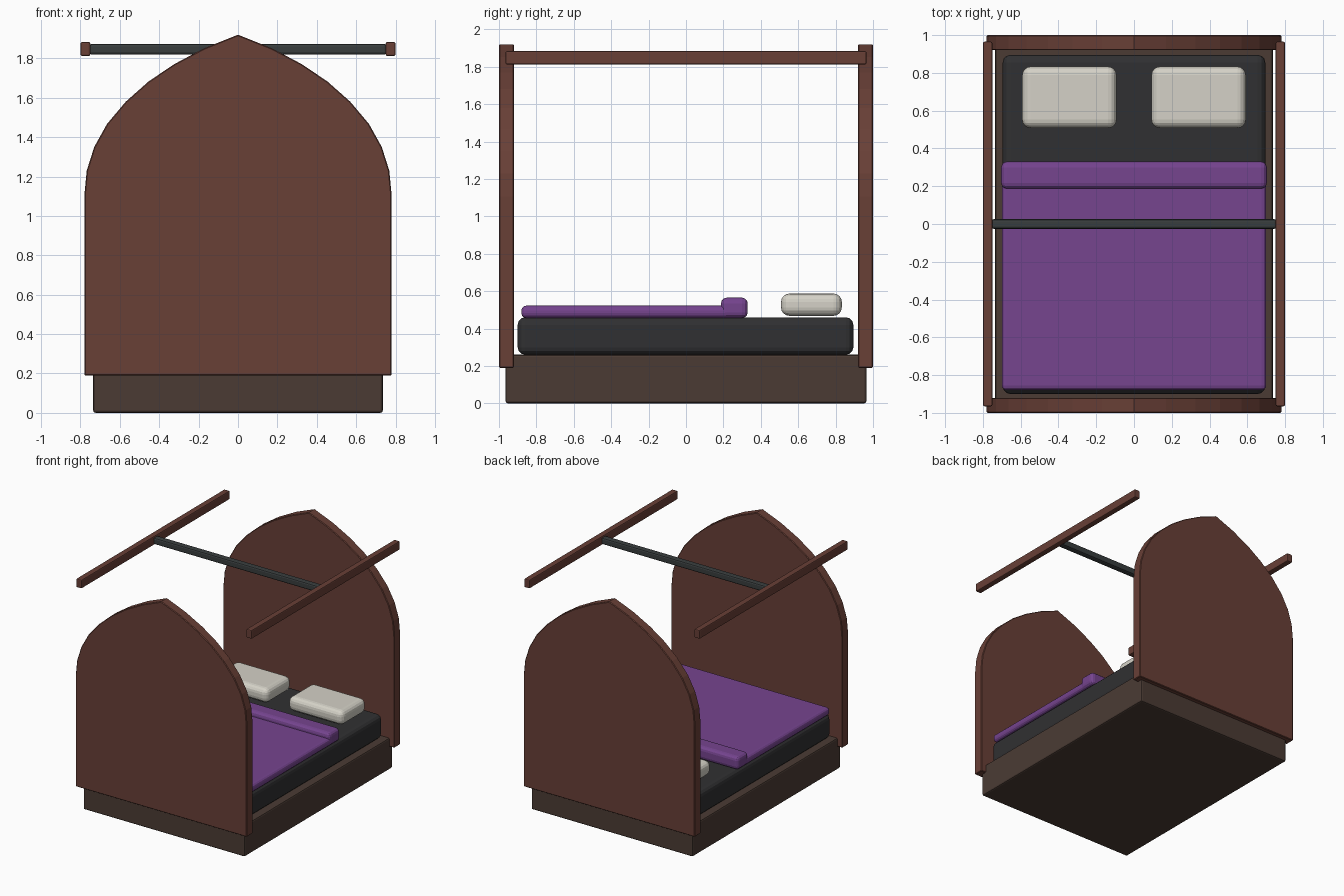
import bpy, bmesh

if "Cube" in bpy.data.objects:
    bpy.data.objects.remove(bpy.data.objects["Cube"])

def material(name, rgb):
    m = bpy.data.materials.new(name)
    m.diffuse_color = (*rgb, 1)
    m.use_nodes = True
    m.node_tree.nodes["Principled BSDF"].inputs["Base Color"].default_value = m.diffuse_color
    return m

WOOD = material("red_wood", (0.14, 0.05, 0.037))
DARK = material("dark_wood", (0.07, 0.044, 0.034))
CHAR = material("charcoal", (0.03, 0.03, 0.032))
PURPLE = material("purple_cloth", (0.18, 0.058, 0.275))
CREAM = material("cream_cloth", (0.66, 0.64, 0.57))
STEEL = material("dark_steel", (0.04, 0.047, 0.048))

def finish(bm, name, mat, bevel=0, segments=1):
    bmesh.ops.recalc_face_normals(bm, faces=bm.faces)
    me = bpy.data.meshes.new(name)
    bm.to_mesh(me)
    bm.free()
    me.materials.append(mat)
    ob = bpy.data.objects.new(name, me)
    bpy.context.collection.objects.link(ob)
    if bevel:
        mod = ob.modifiers.new("bevel", 'BEVEL')
        mod.width, mod.segments = bevel, segments
        mod.limit_method = 'ANGLE'
    return ob

def box(name, x, y, z, mat, bevel, segments=1):
    bm = bmesh.new()
    bmesh.ops.create_cube(bm, size=1)
    for v in bm.verts:
        for i, (lo, hi) in enumerate((x, y, z)):
            v.co[i] = lo + (v.co[i] + 0.5) * (hi - lo)
    return finish(bm, name, mat, bevel, segments)

# Pointed-arch end panels
HALF = [(0.78, 0.19), (0.78, 1.107), (0.768, 1.23), (0.73, 1.35), (0.665, 1.467),
        (0.57, 1.58), (0.455, 1.682), (0.325, 1.77), (0.17, 1.852)]
ARCH = HALF + [(0, 1.92)] + [(-x, z) for x, z in reversed(HALF)]

def panel(name, y0, y1):
    bm = bmesh.new()
    face = bm.faces.new([bm.verts.new((x, y0, z)) for x, z in ARCH])
    ext = bmesh.ops.extrude_face_region(bm, geom=[face])
    moved = [g for g in ext["geom"] if isinstance(g, bmesh.types.BMVert)]
    bmesh.ops.translate(bm, verts=moved, vec=(0, y1 - y0, 0))
    mod = finish(bm, name, WOOD, 0.005).modifiers["bevel"]
    mod.angle_limit = 1.0

panel("footboard", -1.0, -0.92)
panel("headboard", 0.92, 1.0)

# Base and mattress
box("base", (-0.735, 0.735), (-0.965, 0.965), (0, 0.26), DARK, 0.012, 2)
box("mattress", (-0.695, 0.695), (-0.9, 0.895), (0.26, 0.46), CHAR, 0.04, 3)

# Blanket with folded top edge
box("blanket", (-0.70, 0.70), (-0.88, 0.32), (0.457, 0.522), PURPLE, 0.025, 3)
box("blanket_fold", (-0.703, 0.703), (0.187, 0.33), (0.457, 0.565), PURPLE, 0.03, 3)

# Pillows, upper side rails
for side, s in (("left", -1), ("right", 1)):
    cx = s * 0.342
    box(side + "_pillow", (cx - 0.25, cx + 0.25), (0.508, 0.833), (0.468, 0.587), CREAM, 0.045, 4)
    cx = s * 0.775
    box(side + "_rail", (cx - 0.025, cx + 0.025), (-0.965, 0.965), (1.812, 1.883), WOOD, 0.008, 2)

# Cross bar between the rails
box("cross_bar", (-0.755, 0.755), (-0.026, 0.026), (1.819, 1.873), STEEL, 0.012, 2)
